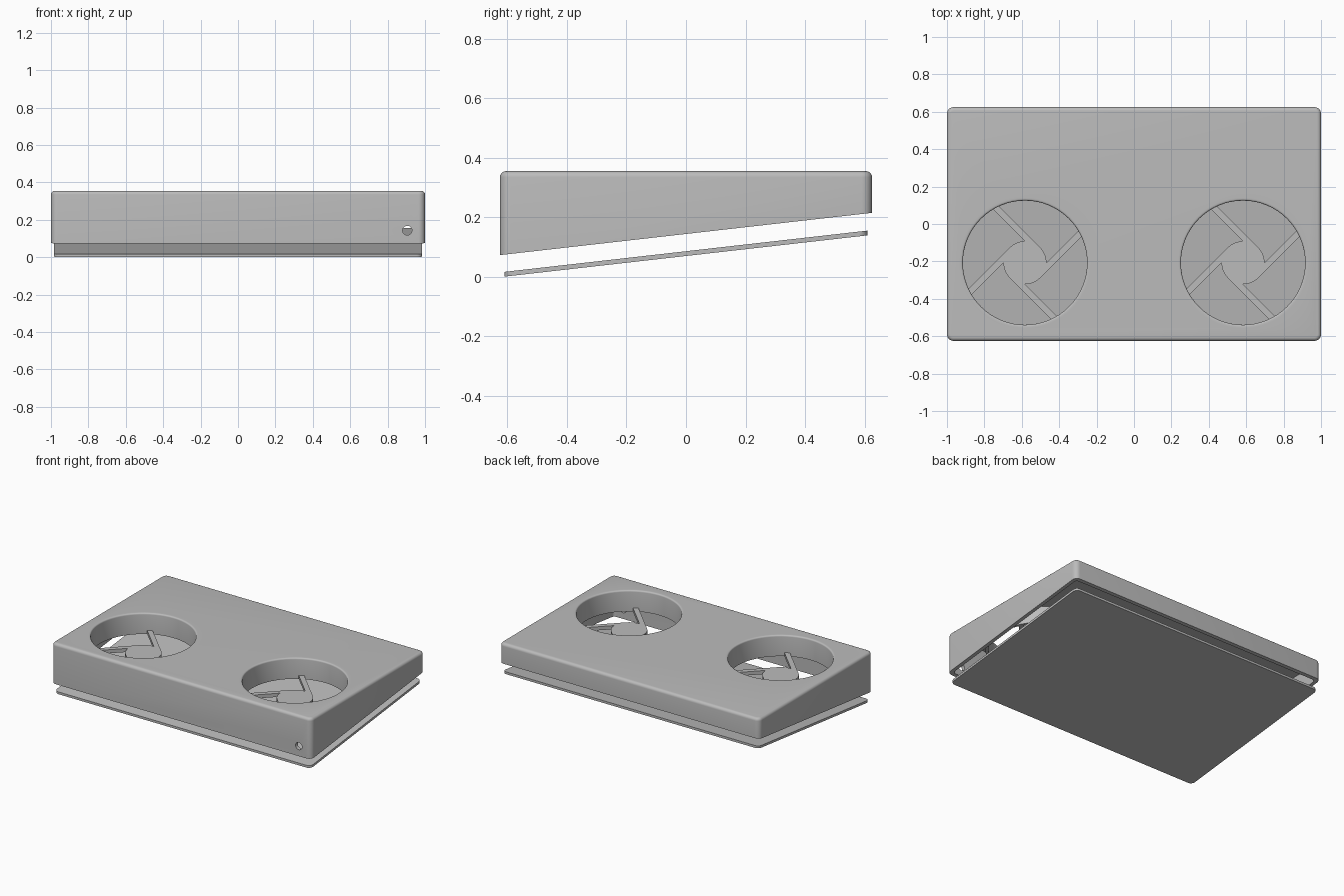
import bpy, bmesh, math
from mathutils import Matrix, Vector

if "Cube" in bpy.data.objects:
    bpy.data.objects.remove(bpy.data.objects["Cube"])

grey = bpy.data.materials.new("plain grey")
grey.use_nodes = True
COLOUR = (0.5, 0.5, 0.5, 1)
grey.diffuse_color = COLOUR
grey.node_tree.nodes["Principled BSDF"].inputs["Base Color"].default_value = COLOUR

SLOPE = 0.1136          # tilt shared by the housing underside and the base
TOP = 0.355
FAN_X, FAN_Y, FAN_R = 0.583, -0.207, 0.332
TUBE_R, TUBE_Z = 0.35, 0.21


def make(name, bm, smooth=True):
    bmesh.ops.recalc_face_normals(bm, faces=bm.faces)
    mesh = bpy.data.meshes.new(name)
    bm.to_mesh(mesh)
    bm.free()
    mesh.materials.append(grey)
    ob = bpy.data.objects.new(name, mesh)
    bpy.context.collection.objects.link(ob)
    if smooth:
        shade(ob)
    return ob


def shade(ob):
    bpy.ops.object.select_all(action='DESELECT')
    ob.select_set(True)
    bpy.context.view_layer.objects.active = ob
    bpy.ops.object.shade_smooth_by_angle(angle=math.radians(35))


def rounded_rect(hx, hy, r, steps=6):
    pts = []
    for k, (sx, sy) in enumerate([(1, 1), (-1, 1), (-1, -1), (1, -1)]):
        for i in range(steps + 1):
            a = math.pi / 2 * (k + i / steps)
            pts.append((sx * (hx - r) + r * math.cos(a), sy * (hy - r) + r * math.sin(a)))
    return pts


def loft(layers):
    """Skin a stack of (outline, height function) layers and cap both ends."""
    bm = bmesh.new()
    rings = [[bm.verts.new((x, y, height(y))) for x, y in outline] for outline, height in layers]
    for a, b in zip(rings, rings[1:]):
        for i in range(len(a)):
            j = (i + 1) % len(a)
            bm.faces.new((a[i], a[j], b[j], b[i]))
    bm.faces.new(rings[0][::-1])
    bm.faces.new(rings[-1])
    return bm


def tilted(z):
    return lambda y: z + SLOPE * y


def level(z):
    return lambda y: z


def add_cylinder(bm, r, depth, matrix, segments=64):
    bmesh.ops.create_cone(bm, cap_ends=True, segments=segments, radius1=r, radius2=r,
                          depth=depth, matrix=matrix)


def cut(target, cutter):
    cutter.hide_render = True
    mod = target.modifiers.new("cut", 'BOOLEAN')
    mod.operation = 'DIFFERENCE'
    mod.solver = 'EXACT'
    mod.object = cutter
    bpy.context.view_layer.objects.active = target
    bpy.ops.object.modifier_apply(modifier=mod.name)
    bpy.data.objects.remove(cutter)


# Housing: wedge with filleted top edge
fillet = 0.02
layers = [(rounded_rect(1, 0.625, 0.035), tilted(0.144))]
for i in range(6):
    a = math.pi / 2 * i / 5
    inset = fillet * (1 - math.cos(a))
    layers.append((rounded_rect(1 - inset, 0.625 - inset, 0.035 - inset),
                   level(TOP - fillet + fillet * math.sin(a))))
housing = make("housing", loft(layers), False)

# Hollow underside
inner = rounded_rect(0.975, 0.6, 0.02)
cut(housing, make("cavity_cutter", loft([(inner, level(-0.1)), (inner, level(TOP - 0.03))]), False))

# Fan openings and the small front port
for side in (-1, 1):
    bm = bmesh.new()
    add_cylinder(bm, TUBE_R, 0.3, Matrix.Translation((side * FAN_X, FAN_Y, TOP)))
    cut(housing, make("opening_cutter", bm, False))
bm = bmesh.new()
add_cylinder(bm, 0.025, 0.2, Matrix.Translation((0.905, -0.625, 0.143)) @ Matrix.Rotation(math.pi / 2, 4, 'X'), 32)
cut(housing, make("port_cutter", bm, False))
shade(housing)


def fan_tube(name, x):
    """Round duct with a softened upper lip."""
    lip = 0.01
    profile = [(TUBE_R, TOP), (TUBE_R, TUBE_Z), (FAN_R, TUBE_Z)]
    for i in range(5):
        a = math.pi / 2 * i / 4
        profile.append((FAN_R + lip * (1 - math.cos(a)), TOP - lip + lip * math.sin(a)))
    bm = bmesh.new()
    n = 64
    rings = []
    for k in range(n):
        a = 2 * math.pi * k / n
        rings.append([bm.verts.new((x + r * math.cos(a), FAN_Y + r * math.sin(a), z)) for r, z in profile])
    for k in range(n):
        p, q = rings[k], rings[(k + 1) % n]
        for i in range(len(profile)):
            j = (i + 1) % len(profile)
            bm.faces.new((p[i], q[i], q[j], p[j]))
    make(name, bm)


def fan_mount(name, x):
    """Round hub held by four arms tangent to it."""
    hub_r, width, thick = 0.115, 0.034, 0.025
    centre = Matrix.Translation((x, FAN_Y, TUBE_Z + thick / 2))
    bm = bmesh.new()
    add_cylinder(bm, hub_r, thick, centre)
    length = 0.328
    for k in range(4):
        turn = Matrix.Rotation(math.pi / 4 + k * math.pi / 2, 4, 'Z')
        place = Matrix.Translation((hub_r - width / 2, length / 2, 0))
        size = Matrix.Diagonal(Vector((width, length, thick, 1)))
        bmesh.ops.create_cube(bm, size=1, matrix=centre @ turn @ place @ size)
    make(name, bm)


for label, side in (("right", -1), ("left", 1)):
    fan_tube(label + "_fan_tube", side * FAN_X)
    fan_mount(label + "_fan_mount", side * FAN_X)

# Base plate floating parallel to the housing underside
plate = rounded_rect(0.985, 0.61, 0.03)
make("base_plate", loft([(plate, tilted(0.07)), (plate, tilted(0.086))]))
